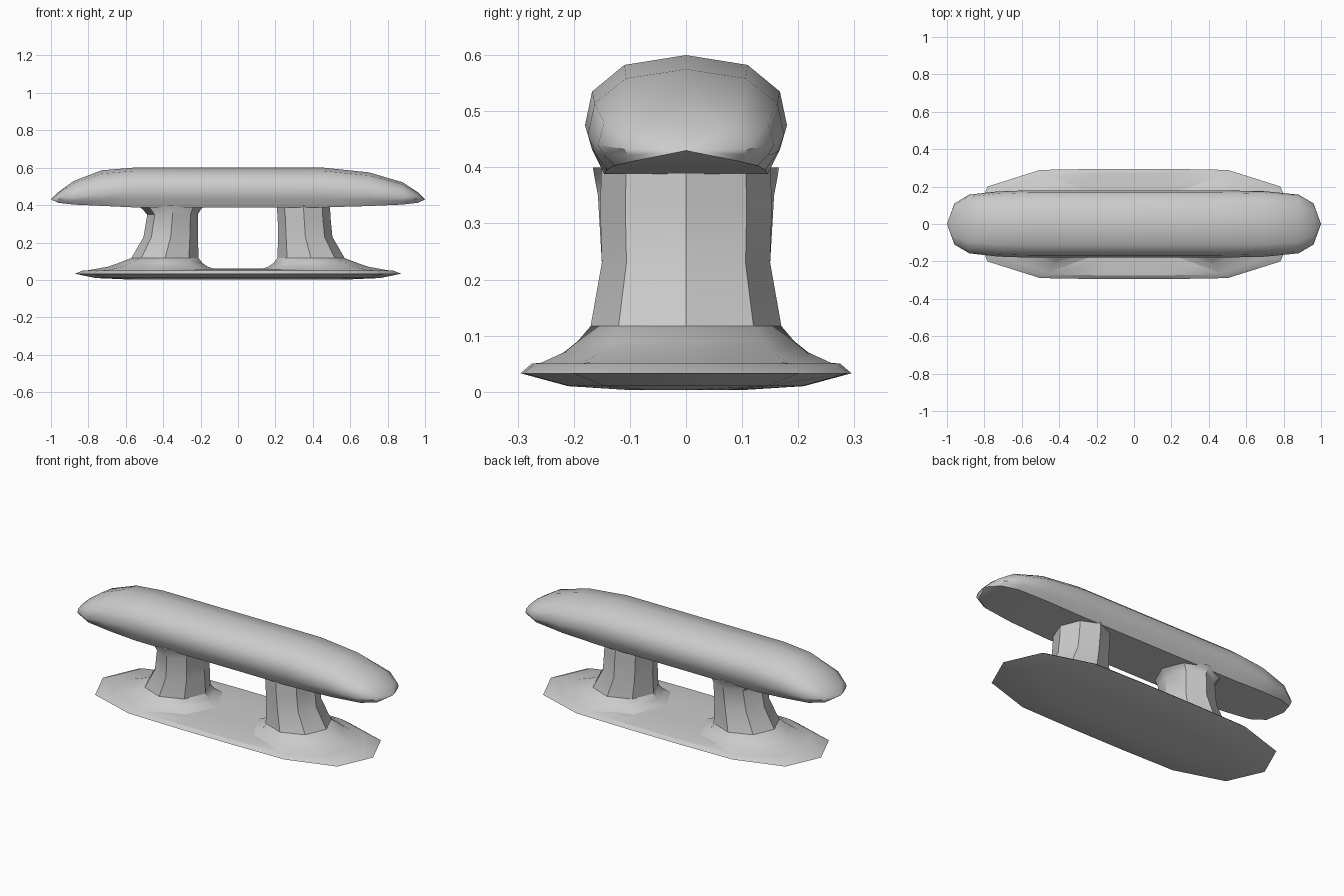
import bpy, bmesh, math

if "Cube" in bpy.data.objects:
    bpy.data.objects.remove(bpy.data.objects["Cube"])


def loft(name, rings, angle):
    """Skin a list of equal-sized closed rings and cap both ends."""
    bm = bmesh.new()
    rows = [[bm.verts.new(p) for p in ring] for ring in rings]
    n = len(rows[0])
    for a, b in zip(rows, rows[1:]):
        for i in range(n):
            bm.faces.new((a[i], a[(i + 1) % n], b[(i + 1) % n], b[i]))
    bm.faces.new(rows[0])
    bm.faces.new(rows[-1])
    bmesh.ops.remove_doubles(bm, verts=bm.verts, dist=0.0005)
    bmesh.ops.recalc_face_normals(bm, faces=bm.faces)
    mesh = bpy.data.meshes.new(name)
    bm.to_mesh(mesh)
    bm.free()
    ob = bpy.data.objects.new(name, mesh)
    bpy.context.collection.objects.link(ob)
    bpy.ops.object.select_all(action='DESELECT')
    ob.select_set(True)
    bpy.context.view_layer.objects.active = ob
    bpy.ops.object.shade_smooth_by_angle(angle=math.radians(angle))
    return ob


# Base plate: tapered underside, sharp rim, low domed top
def plate_ring(length, width, z):
    quarter = [(1, 0), (0.897, 0.68), (0.575, 0.98), (0.2, 1)]
    half = quarter + [(-x, y) for x, y in reversed(quarter)]
    outline = half + [(x, -y) for x, y in reversed(half[1:-1])]
    return [(x * length, y * width, z) for x, y in outline]


loft("base_plate", [plate_ring(*r) for r in [
    (0.60, 0.10, 0.003), (0.76, 0.21, 0.010), (0.872, 0.295, 0.033),
    (0.83, 0.275, 0.050), (0.70, 0.20, 0.058), (0.45, 0.08, 0.060)]], 30)


# Posts: eight-sided columns with flared feet
def post_ring(side, inner, outer, width, z):
    c, r = (inner + outer) / 2, (outer - inner) / 2
    return [(side * (c + r * math.cos(k * math.pi / 4)),
             width * math.sin(k * math.pi / 4), z) for k in range(8)]


foot = [(0.10, 0.81, 0.262, 0.050), (0.16, 0.70, 0.218, 0.070),
        (0.19, 0.64, 0.193, 0.090), (0.21, 0.57, 0.170, 0.117)]
column = [(0.21, 0.57, 0.170, 0.117), (0.215, 0.505, 0.150, 0.23)]
straight_top = [(0.212, 0.495, 0.153, 0.33), (0.205, 0.49, 0.150, 0.42)]
flared_top = [(0.215, 0.485, 0.157, 0.35), (0.195, 0.515, 0.163, 0.382),
              (0.165, 0.55, 0.166, 0.40)]
for side, label, top in [(-1, "left", flared_top), (1, "right", straight_top)]:
    loft(label + "_post_foot", [post_ring(side, *r) for r in foot], 40)
    loft(label + "_post", [post_ring(side, *r) for r in column + top],
         40 if side < 0 else 25)


# Horn bar: rounded section with a flat underside, tapering to both tips
def bar_ring(x, w, top, mid, bottom):
    up, down = top - mid, mid - bottom
    half = [(0, top), (0.61, mid + up * 0.86), (0.93, mid + up * 0.48),
            (1, mid), (0.93, mid - down * 0.5), (0.81, bottom)]
    return ([(x, y * w, z) for y, z in half]
            + [(x, -y * w, z) for y, z in reversed(half[1:])])


loft("horn_bar", [bar_ring(*s) for s in [
    (-1.0, 0.0, 0.43, 0.43, 0.43), (-0.96, 0.110, 0.470, 0.432, 0.412),
    (-0.88, 0.157, 0.528, 0.440, 0.403), (-0.73, 0.174, 0.586, 0.458, 0.396),
    (-0.56, 0.180, 0.600, 0.475, 0.388), (0.46, 0.180, 0.600, 0.475, 0.388),
    (0.70, 0.175, 0.575, 0.458, 0.395), (0.88, 0.157, 0.522, 0.440, 0.403),
    (0.96, 0.110, 0.470, 0.432, 0.412), (1.0, 0.0, 0.43, 0.43, 0.43)]], 40)
